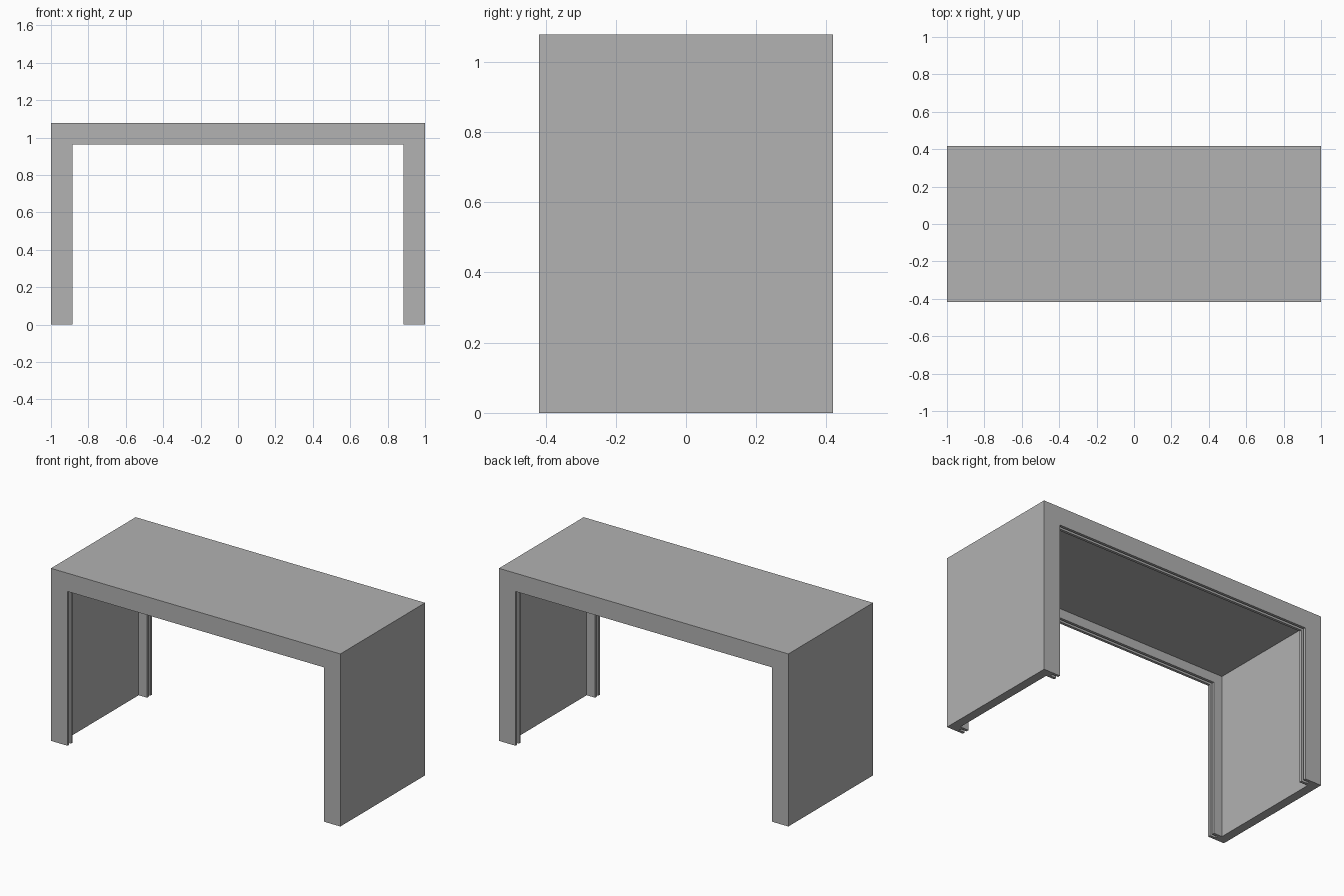
import bpy
import bmesh

cube = bpy.data.objects.get("Cube")
if cube:
    bpy.data.objects.remove(cube, do_unlink=True)

# Overall sizes
HALF_WIDTH = 1.0
HEIGHT = 1.078
HALF_DEPTH = 0.418
WALL = 0.056        # thickness of the outer panels
FRAME = 0.114       # visible width of the front and back frame
FLANGE = 0.05       # depth of each frame flange
GROOVE = 0.017      # width of the groove in the flange edge
GROOVE_DEPTH = 0.04

# Plain grey finish
grey = bpy.data.materials.new("light grey")
grey.use_nodes = True
colour = (0.445, 0.445, 0.445, 1.0)
grey.diffuse_color = colour
bsdf = next(n for n in grey.node_tree.nodes if n.type == "BSDF_PRINCIPLED")
bsdf.inputs["Base Color"].default_value = colour


def flange_profile():
    """Front half of the channel section as (inset from outside, y)."""
    front = -HALF_DEPTH
    lip = (FLANGE - GROOVE) / 2
    floor = FRAME - GROOVE_DEPTH
    return [
        (0, front),
        (FRAME, front),
        (FRAME, front + lip),
        (floor, front + lip),
        (floor, front + lip + GROOVE),
        (FRAME, front + lip + GROOVE),
        (FRAME, front + FLANGE),
        (WALL, front + FLANGE),
    ]


def arch_path(inset, y):
    """Up one side, across the top and down the other, with mitred corners."""
    x, z = HALF_WIDTH - inset, HEIGHT - inset
    return [(-x, y, 0), (-x, y, z), (x, y, z), (x, y, 0)]


def sweep_arch(name, profile):
    bm = bmesh.new()
    rails = [[bm.verts.new(p) for p in arch_path(*point)] for point in profile]
    count = len(rails)
    for i in range(count):
        a, b = rails[i], rails[(i + 1) % count]
        for k in range(len(a) - 1):
            bm.faces.new((a[k], a[k + 1], b[k + 1], b[k]))
    # Feet
    for end in (0, -1):
        bm.faces.new([rail[end] for rail in rails])
    bmesh.ops.recalc_face_normals(bm, faces=bm.faces)
    mesh = bpy.data.meshes.new(name)
    bm.to_mesh(mesh)
    bm.free()
    mesh.materials.append(grey)
    obj = bpy.data.objects.new(name, mesh)
    bpy.context.collection.objects.link(obj)
    return obj


# Hollow arch: top and side panels with grooved flanges front and back
half = flange_profile()
mirrored = [(inset, -y) for inset, y in reversed(half)]
sweep_arch("hollow_arch_housing", half + mirrored)
